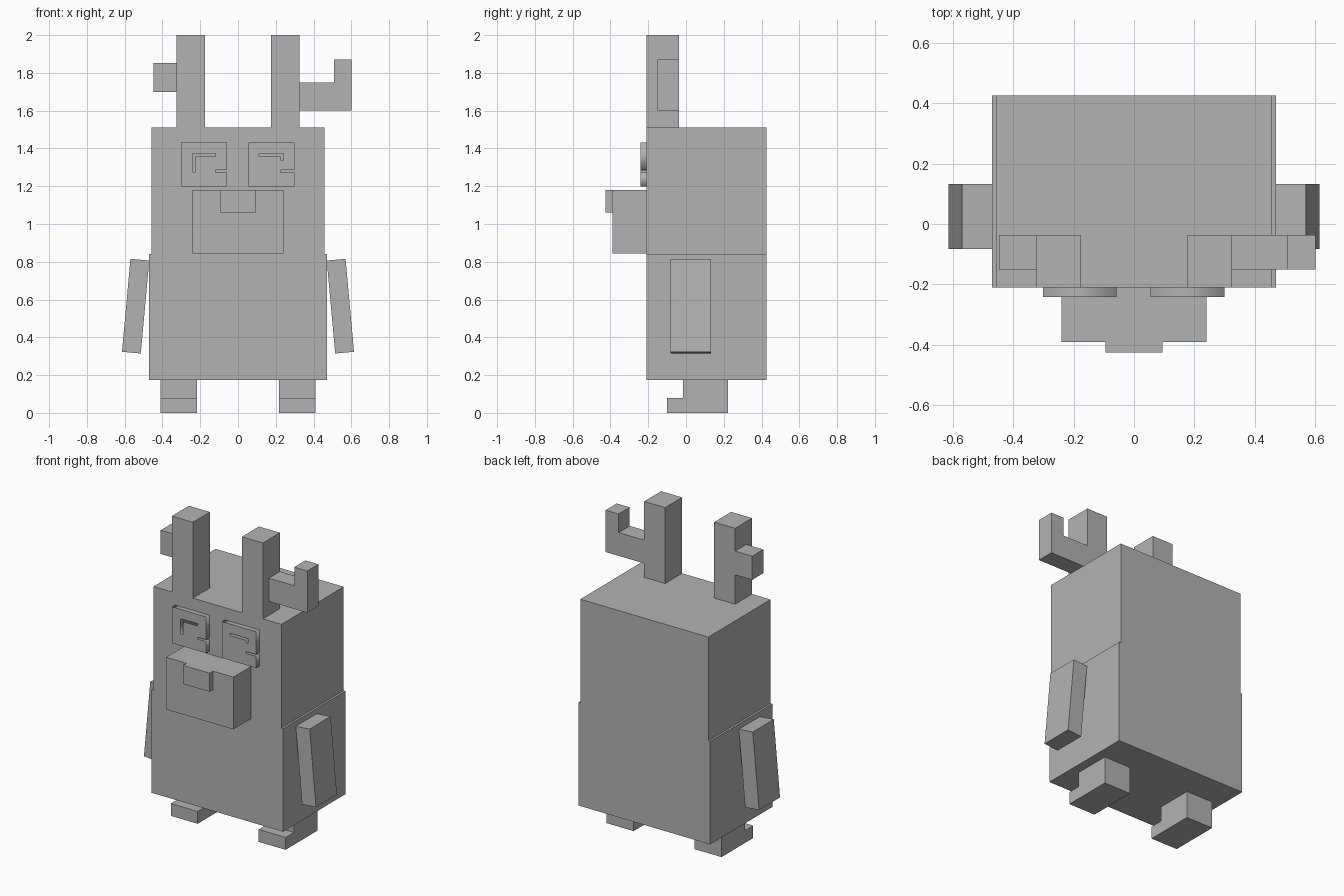
import bpy, bmesh
from math import radians
from mathutils import Matrix, Vector

cube = bpy.data.objects.get("Cube")
if cube:
    bpy.data.objects.remove(cube, do_unlink=True)

grey = bpy.data.materials.new("plain grey")
grey.use_nodes = True
colour = (0.45, 0.45, 0.45, 1)
grey.diffuse_color = colour
grey.node_tree.nodes["Principled BSDF"].inputs["Base Color"].default_value = colour


def finish(name, bm):
    bmesh.ops.recalc_face_normals(bm, faces=bm.faces)
    mesh = bpy.data.meshes.new(name)
    bm.to_mesh(mesh)
    bm.free()
    mesh.materials.append(grey)
    obj = bpy.data.objects.new(name, mesh)
    bpy.context.collection.objects.link(obj)
    return obj


def box(name, x, y, z, tilt=0):
    """Box from three ranges, optionally tilted about y."""
    bm = bmesh.new()
    size = Vector((x[1] - x[0], y[1] - y[0], z[1] - z[0]))
    bmesh.ops.create_cube(bm, size=1, matrix=Matrix.Diagonal(size).to_4x4())
    obj = finish(name, bm)
    obj.location = (sum(x) / 2, sum(y) / 2, sum(z) / 2)
    obj.rotation_euler.y = radians(tilt)
    return obj


def prism(name, profile, axis, start, end):
    """Extrude a profile along x (points are y, z) or y (points are x, z)."""
    bm = bmesh.new()
    verts = [bm.verts.new((start, a, b) if axis == "x" else (a, start, b))
             for a, b in profile]
    face = bm.faces.new(verts)
    new = bmesh.ops.extrude_face_region(bm, geom=[face])["geom"]
    step = Vector((end - start, 0, 0) if axis == "x" else (0, end - start, 0))
    bmesh.ops.translate(bm, vec=step,
                        verts=[v for v in new if isinstance(v, bmesh.types.BMVert)])
    return finish(name, bm)


def pierced_plate(name, loops, front, back):
    """Upright plate with holes, made from filled outlines in x, z."""
    curve = bpy.data.curves.new(name + "_outline", "CURVE")
    curve.dimensions = "2D"
    curve.fill_mode = "BOTH"
    curve.extrude = (back - front) / 2
    for loop in loops:
        spline = curve.splines.new("POLY")
        spline.points.add(len(loop) - 1)
        for point, (x, z) in zip(spline.points, loop):
            point.co = (x, z, 0, 1)
        spline.use_cyclic_u = True
    helper = bpy.data.objects.new(name + "_outline", curve)
    bm = bmesh.new()
    mesh = helper.to_mesh()
    bm.from_mesh(mesh)
    helper.to_mesh_clear()
    bpy.data.objects.remove(helper)
    bmesh.ops.remove_doubles(bm, verts=bm.verts, dist=0.0001)
    bm.transform(Matrix.Translation((0, (front + back) / 2, 0))
                 @ Matrix.Rotation(radians(90), 4, "X"))
    return finish(name, bm)


# Body and head
FRONT, BACK = -0.21, 0.425
box("body", (-0.47, 0.47), (FRONT, BACK), (0.175, 0.84))
box("head", (-0.457, 0.457), (FRONT, BACK), (0.84, 1.51))

# Muzzle and nose
box("muzzle", (-0.24, 0.24), (-0.39, FRONT), (0.843, 1.18))
box("nose", (-0.094, 0.094), (-0.425, -0.39), (1.06, 1.18))

# Eyes: plates with a bent slit and a notch in the +x edge
def eye(name, left, right, notch, slit):
    outline = [(left, 1.198), (right, 1.198), (right, 1.273), (notch, 1.273),
               (notch, 1.285), (right, 1.285), (right, 1.432), (left, 1.432)]
    pierced_plate(name, [outline, slit], -0.242, FRONT)

eye("right_eye", -0.301, -0.058, -0.118,
    [(-0.24, 1.275), (-0.225, 1.275), (-0.225, 1.357),
     (-0.118, 1.357), (-0.118, 1.372), (-0.24, 1.372)])
eye("left_eye", 0.055, 0.299, 0.225,
    [(0.112, 1.357), (0.225, 1.357), (0.225, 1.34),
     (0.24, 1.34), (0.24, 1.372), (0.112, 1.372)])

# Antlers
box("right_antler", (-0.325, -0.175), (FRONT, -0.037), (1.51, 2.0))
box("left_antler", (0.175, 0.325), (FRONT, -0.037), (1.51, 2.0))
box("right_antler_tine", (-0.447, -0.325), (-0.15, -0.037), (1.70, 1.853))
prism("left_antler_branch",
      [(0.325, 1.6), (0.6, 1.6), (0.6, 1.87), (0.507, 1.87), (0.507, 1.75), (0.325, 1.75)],
      "y", -0.15, -0.037)

# Arms and feet
foot = [(-0.1, 0), (0.223, 0), (0.223, 0.175), (-0.015, 0.175), (-0.015, 0.08), (-0.1, 0.08)]
for side, s in (("left", 1), ("right", -1)):
    box(side + "_arm", (s * 0.542 - 0.05, s * 0.542 + 0.05), (-0.082, 0.132),
        (0.318, 0.812), tilt=-5.2 * s)
    prism(side + "_foot", foot, "x", s * 0.218, s * 0.41)
